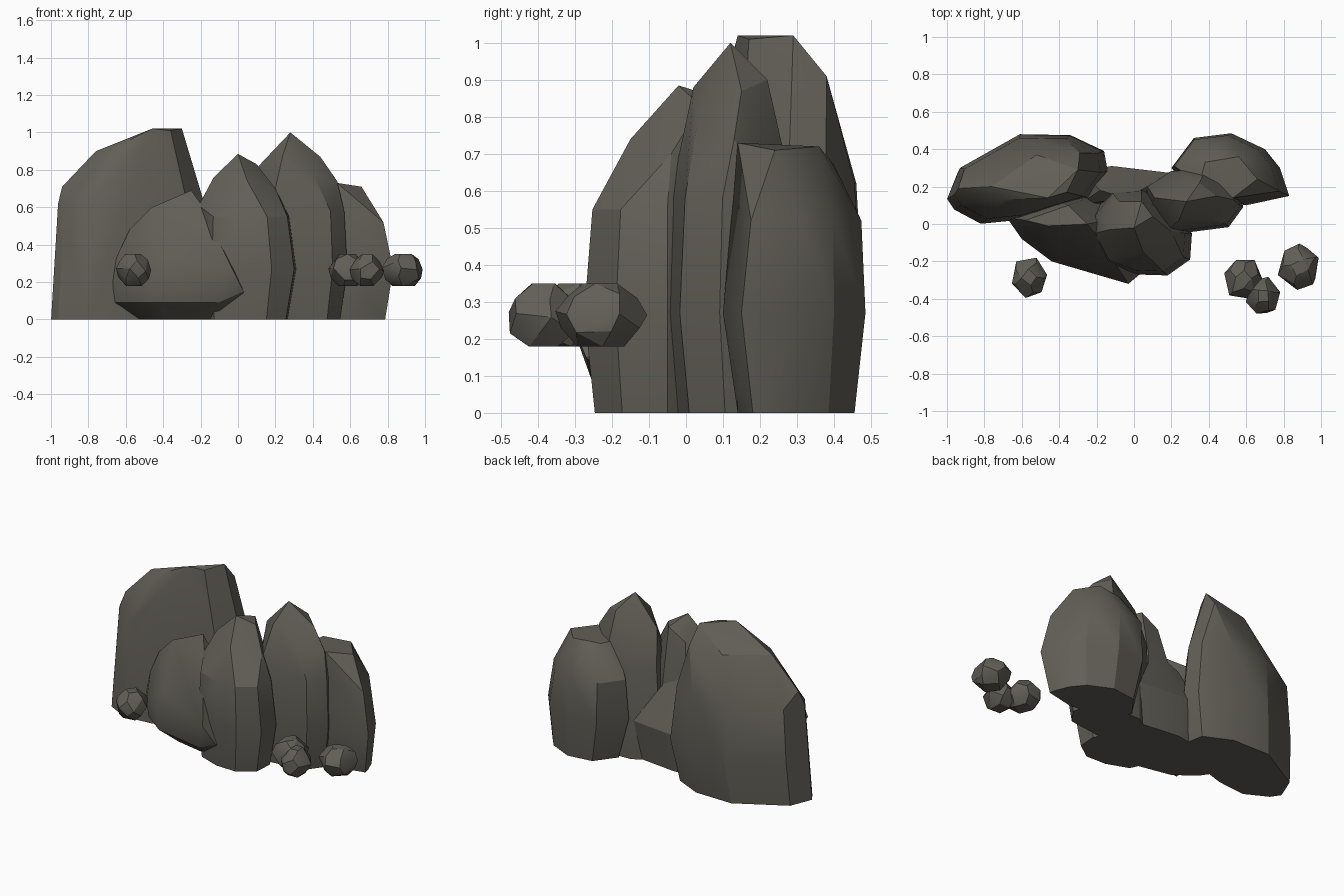
import bpy, bmesh, math, random

stone = bpy.data.materials.new("dark grey brown stone")
stone.diffuse_color = (0.122, 0.113, 0.095, 1)


def hull_rock(name, pts):
    """Faceted stone: convex hull of points, near-flat triangles merged."""
    bm = bmesh.new()
    for p in pts:
        bm.verts.new(p)
    res = bmesh.ops.convex_hull(bm, input=bm.verts[:])
    junk = {v for v in res["geom_interior"] + res["geom_unused"]
            if isinstance(v, bmesh.types.BMVert)}
    bmesh.ops.delete(bm, geom=[v for v in junk if v.is_valid], context='VERTS')
    bmesh.ops.dissolve_limit(bm, angle_limit=math.radians(4),
                             verts=bm.verts[:], edges=bm.edges[:])
    bmesh.ops.recalc_face_normals(bm, faces=bm.faces[:])
    me = bpy.data.meshes.new(name)
    bm.to_mesh(me)
    bm.free()
    me.materials.append(stone)
    ob = bpy.data.objects.new(name, me)
    bpy.context.collection.objects.link(ob)
    bpy.ops.object.select_all(action='DESELECT')
    bpy.context.view_layer.objects.active = ob
    ob.select_set(True)
    bpy.ops.object.shade_smooth_by_angle(angle=math.radians(25))


def boulder(name, outline, levels, tips):
    """Outline seen from above, repeated at levels (z, scale, dx, dy), plus tips."""
    cx = sum(p[0] for p in outline) / len(outline)
    cy = sum(p[1] for p in outline) / len(outline)
    pts = [(cx + (x - cx) * s + dx, cy + (y - cy) * s + dy, z)
           for z, s, dx, dy in levels for x, y in outline]
    hull_rock(name, pts + tips)


# Tall slab at the left
boulder("left_slab",
        [(-0.99, 0.15), (-0.93, 0.30), (-0.61, 0.48), (-0.34, 0.475), (-0.16, 0.39),
         (-0.14, 0.28), (-0.24, 0.14), (-0.60, 0.03), (-0.80, 0.01), (-0.95, 0.09)],
        [(0, 0.95, -0.03, -0.02), (0.27, 1, 0, 0), (0.62, 0.92, -0.005, 0)],
        [(-0.46, 0.14, 1.02), (-0.30, 0.29, 1.02), (-0.36, 0.17, 1.01),
         (-0.76, 0.20, 0.90), (-0.70, 0.13, 0.90), (-0.29, 0.38, 0.91), (-0.52, 0.37, 0.90),
         (-0.94, 0.19, 0.71)])

# Low undercut boulder at the front left
boulder("front_left_boulder",
        [(-0.67, 0.02), (-0.60, -0.08), (-0.44, -0.20), (-0.10, -0.27), (0.0, -0.20),
         (0.03, 0.05), (-0.20, 0.16), (-0.50, 0.15)],
        [(0, 0.78, 0.05, 0.07), (0.09, 0.98, 0.0, 0.01), (0.20, 1.0, 0, 0)],
        [(-0.65, 0.03, 0.33), (-0.58, 0.02, 0.48), (-0.46, -0.01, 0.60), (-0.25, 0.0, 0.69),
         (-0.43, -0.16, 0.34), (-0.20, -0.06, 0.62), (-0.09, -0.22, 0.38),
         (-0.35, 0.10, 0.62), (-0.03, -0.32, 0.27), (0.03, -0.27, 0.15)])

# Pointed stone in the centre
boulder("centre_stone",
        [(-0.20, -0.08), (-0.14, -0.21), (0.02, -0.27), (0.18, -0.275), (0.30, -0.19),
         (0.31, -0.05), (0.22, 0.08), (0.05, 0.20), (-0.12, 0.19), (-0.22, 0.06)],
        [(0, 0.87, -0.01, 0.0), (0.27, 1, 0, 0), (0.55, 0.9, -0.01, 0.0)],
        [(0, -0.02, 0.885), (0.10, 0.04, 0.83), (0.20, -0.04, 0.70), (0.05, -0.15, 0.74),
         (-0.13, -0.03, 0.76), (-0.08, 0.12, 0.77), (0.04, 0.12, 0.84), (-0.21, -0.05, 0.61)])

# Low stone filling the gap behind
boulder("back_filler",
        [(-0.30, 0.10), (0.15, 0.08), (0.22, 0.27), (0.08, 0.26), (-0.12, 0.31), (-0.28, 0.28)],
        [(0, 0.85, 0, -0.02), (0.25, 1, 0, 0)],
        [(-0.05, 0.14, 0.60), (-0.18, 0.18, 0.50)])

# Tallest pointed stone right of centre
boulder("right_spire",
        [(0.08, 0.08), (0.17, -0.065), (0.52, -0.02), (0.60, 0.09), (0.56, 0.22),
         (0.40, 0.30), (0.20, 0.29), (0.06, 0.20)],
        [(0, 0.88, -0.02, 0.01), (0.27, 0.98, -0.01, 0), (0.58, 0.92, -0.01, 0.005)],
        [(0.28, 0.12, 1.0), (0.44, 0.15, 0.87), (0.53, 0.13, 0.74), (0.11, 0.14, 0.82),
         (0.24, 0.02, 0.88), (0.35, 0.22, 0.90), (0.40, 0.03, 0.78)])

# Broad boulder at the far right, undercut at its foot
boulder("right_boulder",
        [(0.20, 0.30), (0.32, 0.46), (0.52, 0.485), (0.70, 0.40), (0.78, 0.30),
         (0.83, 0.15), (0.60, 0.10), (0.32, 0.15)],
        [(0, 0.82, 0.01, 0.005), (0.27, 1, 0, 0), (0.52, 0.89, -0.02, 0.01)],
        [(0.53, 0.14, 0.73), (0.66, 0.24, 0.71), (0.56, 0.36, 0.72), (0.38, 0.33, 0.72),
         (0.35, 0.22, 0.71), (0.45, 0.40, 0.67), (0.78, 0.22, 0.0), (0.70, 0.14, 0.08)])

# Small loose pebbles: jittered rings, widest in the middle
random.seed(5)
pebbles = [("pebble_left", -0.56, -0.285, 0.10, 0.105), ("pebble_middle", 0.585, -0.295, 0.105, 0.115),
           ("pebble_front", 0.69, -0.385, 0.09, 0.105), ("pebble_right", 0.885, -0.23, 0.115, 0.125)]
for name, x, y, rx, ry in pebbles:
    pts = []
    for z, s, n in ((0.18, 0.55, 4), (0.22, 0.9, 6), (0.265, 1.03, 6), (0.315, 0.8, 5), (0.35, 0.42, 4)):
        a0 = random.uniform(0, 6.28)
        for i in range(n):
            a = a0 + i * math.tau / n + random.uniform(-0.2, 0.2)
            r = s * random.uniform(0.93, 1.04)
            dz = random.uniform(-0.01, 0.01) if s > 0.7 else 0
            pts.append((x + rx * r * math.cos(a), y + ry * r * math.sin(a), z + dz))
    hull_rock(name, pts)
